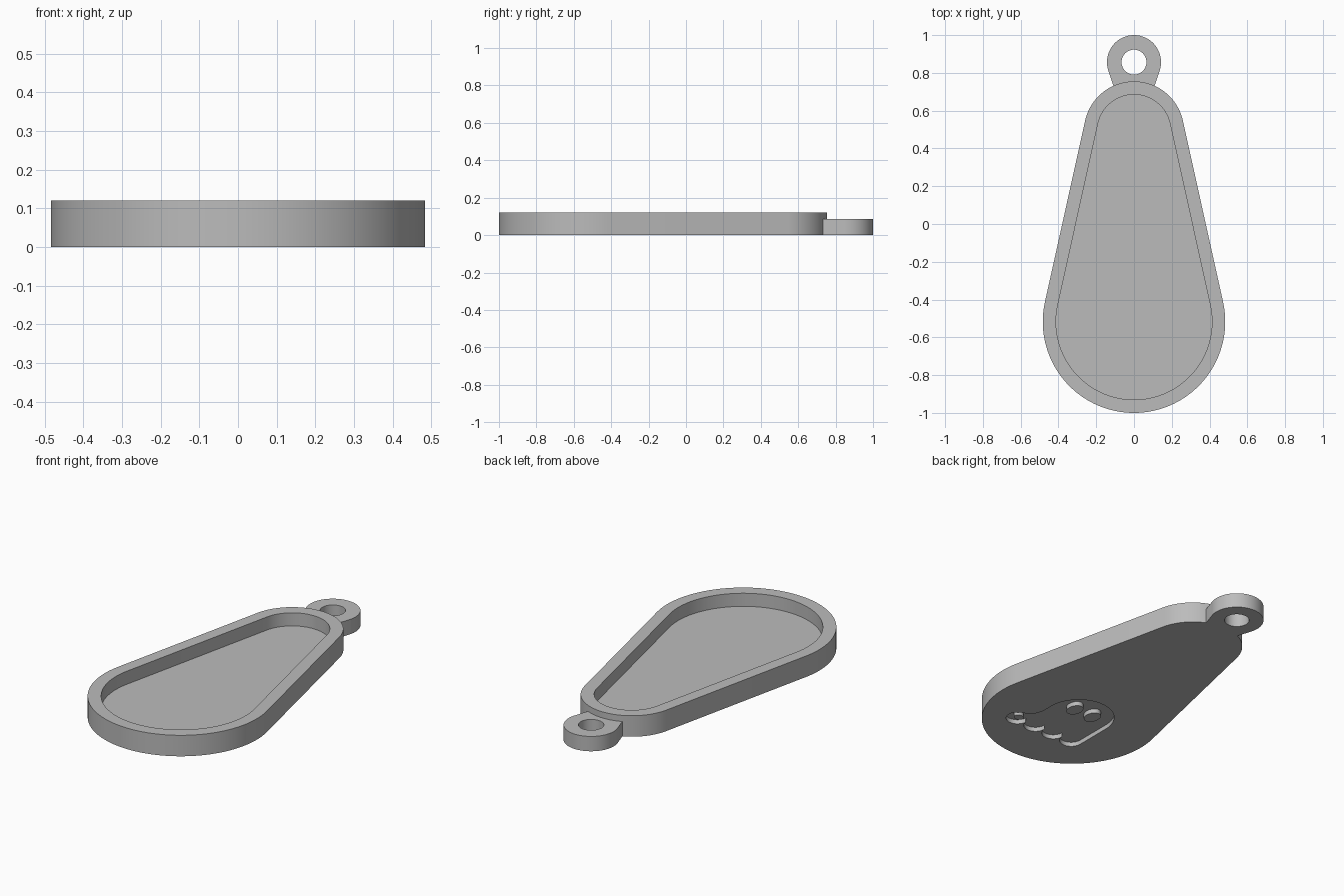
import bpy, bmesh
from math import sin, cos, asin, radians, degrees

cube = bpy.data.objects.get("Cube")
if cube:
    bpy.data.objects.remove(cube, do_unlink=True)

grey = bpy.data.materials.new("plain grey")
grey.use_nodes = True
grey.diffuse_color = (0.5, 0.5, 0.5, 1)
grey.node_tree.nodes["Principled BSDF"].inputs["Base Color"].default_value = (0.5, 0.5, 0.5, 1)


def arc(cx, cy, rx, start, end, steps=32, ry=None):
    """Points along an arc, angles in degrees."""
    ry = ry or rx
    angles = [radians(start + (end - start) * i / steps) for i in range(steps + 1)]
    return [(cx + rx * cos(a), cy + ry * sin(a)) for a in angles]


def ring(cx, cy, rx, ry=None, steps=48):
    return arc(cx, cy, rx, 0, 360, steps, ry)[:-1]


def teardrop(inset=0.0):
    """Two circles joined by their common tangents."""
    low, high, big, small = -0.517, 0.49, 0.483, 0.265
    tilt = degrees(asin((big - small) / (high - low)))
    return (arc(0, high, small - inset, tilt, 180 - tilt, 48)
            + arc(0, low, big - inset, 180 - tilt, 360 + tilt, 72))


def prism(name, outline, z0, z1):
    bm = bmesh.new()
    base = bm.faces.new([bm.verts.new((x, y, z0)) for x, y in outline])
    top = bmesh.ops.extrude_face_region(bm, geom=[base])["geom"]
    verts = [v for v in top if isinstance(v, bmesh.types.BMVert)]
    bmesh.ops.translate(bm, vec=(0, 0, z1 - z0), verts=verts)
    bmesh.ops.recalc_face_normals(bm, faces=bm.faces)
    mesh = bpy.data.meshes.new(name)
    bm.to_mesh(mesh)
    bm.free()
    mesh.materials.append(grey)
    obj = bpy.data.objects.new(name, mesh)
    bpy.context.collection.objects.link(obj)
    return obj


def combine(target, other, operation):
    """Apply a boolean and discard the helper."""
    mod = target.modifiers.new(operation, "BOOLEAN")
    mod.operation, mod.solver, mod.object = operation, "EXACT", other
    bpy.context.view_layer.update()
    graph = bpy.context.evaluated_depsgraph_get()
    mesh = bpy.data.meshes.new_from_object(target.evaluated_get(graph))
    target.modifiers.clear()
    target.data = mesh
    bpy.data.objects.remove(other, do_unlink=True)


# Teardrop tray with a raised rim
tray = prism("tag_tray", teardrop(), 0, 0.12)
combine(tray, prism("pocket_cutter", teardrop(0.07), 0.045, 0.2), "DIFFERENCE")

# Hanging loop, reaching into the rim without entering the pocket
loop = arc(0, 0.857, 0.143, -17, 197, 48) + [(-0.107, 0.725), (0.107, 0.725)]
combine(tray, prism("hanging_loop", loop, 0, 0.085), "UNION")
combine(tray, prism("loop_hole_cutter", ring(0, 0.857, 0.066), -0.1, 0.2), "DIFFERENCE")

# Ghost engraving in the underside: domed head, scalloped hem, curled tail
depth = 0.025
ghost = arc(-0.02, -0.485, 0.19, 0, 180, 40)
for i in range(3):
    ghost += arc(-0.148 + 0.125 * i, -0.70, 0.062, 180, 355, 16)
ghost += arc(0.227, -0.70, 0.062, 185, 440, 24)
ghost += [(0.2, -0.622), (0.18, -0.59), (0.17, -0.55)]
combine(tray, prism("ghost_cutter", ghost, -0.1, depth), "DIFFERENCE")

# Eyes and tail dot left standing in the engraving
parts = [tray]
for name, x, y, rx, ry in (("left_eye", 0.047, -0.437, 0.04, 0.053),
                           ("right_eye", -0.075, -0.437, 0.04, 0.053),
                           ("tail_dot", 0.227, -0.69, 0.028, 0.024)):
    parts.append(prism(name, ring(x, y, rx, ry, 32), 0, depth + 0.005))

bpy.ops.object.select_all(action="DESELECT")
for part in parts:
    part.select_set(True)
bpy.context.view_layer.objects.active = tray
bpy.ops.object.shade_smooth_by_angle(angle=radians(30))
